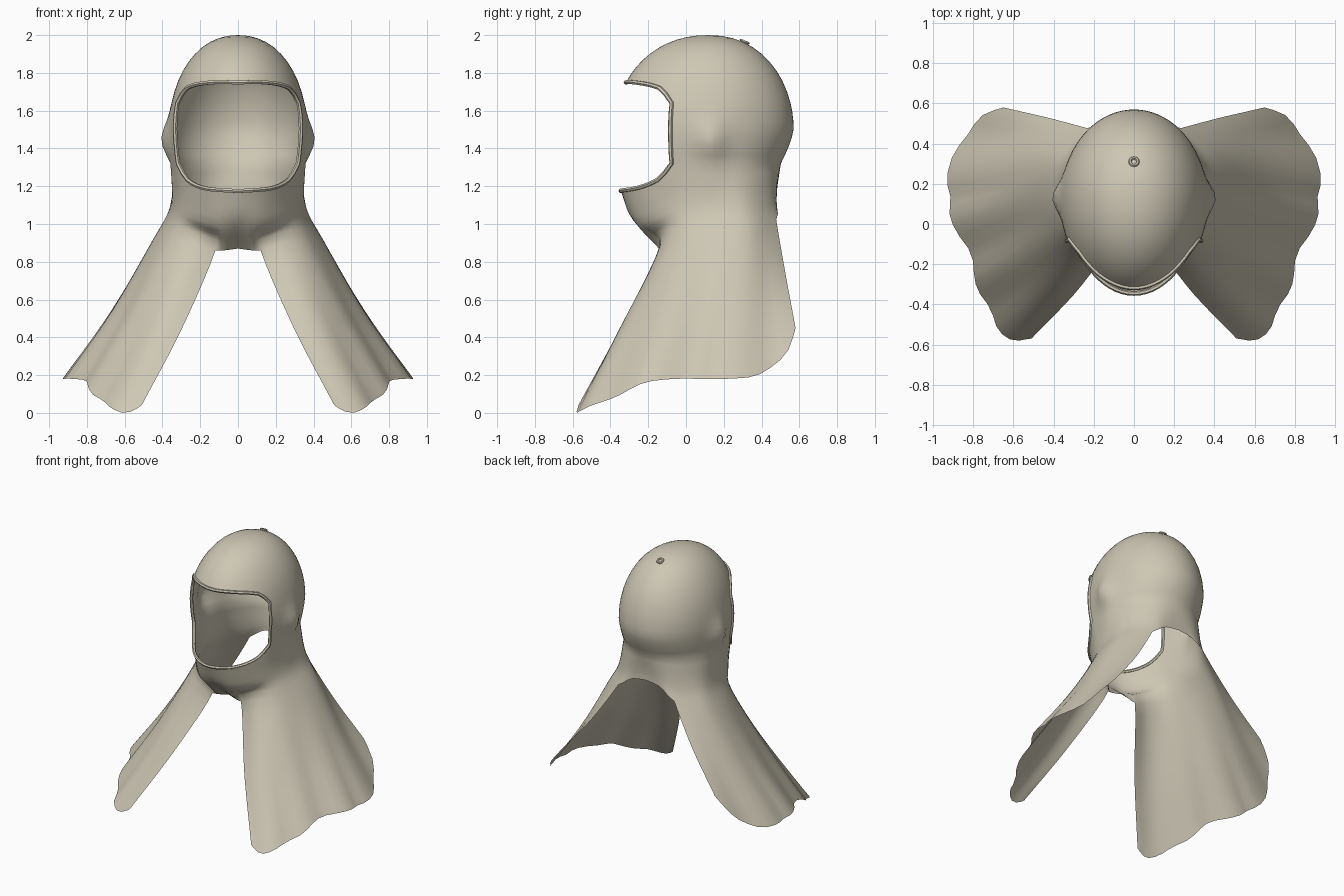
import bpy, bmesh, math
from mathutils import Vector

if "Cube" in bpy.data.objects:
    bpy.data.objects.remove(bpy.data.objects["Cube"])

wool = bpy.data.materials.new("beige_wool")
wool.diffuse_color = (0.61, 0.57, 0.455, 1)
wool.use_nodes = True
wool.node_tree.nodes["Principled BSDF"].inputs["Base Color"].default_value = wool.diffuse_color

NF, NB = 12, 24               # half columns in front of / behind the face edge
NC = NF + NB
FLAP0, FLAP1 = 4, 30          # columns that continue into the side flap
EDGE = 66.0                   # angle of the face opening edge


def table(tab, t):
    """Smooth lookup in a list of (key, values...) rows."""
    if t <= tab[0][0]:
        return Vector(tab[0][1:])
    if t >= tab[-1][0]:
        return Vector(tab[-1][1:])
    i = max(k for k in range(len(tab)) if tab[k][0] <= t)
    f = (t - tab[i][0]) / (tab[i + 1][0] - tab[i][0])
    p = [Vector(tab[min(max(k, 0), len(tab) - 1)][1:]) for k in range(i - 1, i + 3)]
    return catmull(p, f)


def catmull(p, f):
    return 0.5 * (2 * p[1] + (p[2] - p[0]) * f + (2 * p[0] - 5 * p[1] + 4 * p[2] - p[3]) * f * f
                  + (3 * p[1] - p[0] - 3 * p[2] + p[3]) * f ** 3)


def angle(j):
    return EDGE * j / NF if j <= NF else EDGE + (180 - EDGE) * (j - NF) / NB


# Edges of the face opening by angle
TOP = [(0, 1.75, 0), (25, 1.75, 0), (45, 1.737, 0), (58, 1.71, 0), (EDGE, 1.64, 0)]
BOT = [(0, 1.175, 0), (30, 1.185, 0), (45, 1.205, 0), (58, 1.245, 0), (EDGE, 1.32, 0)]
# Lower head: height, half width, front depth, back depth
LOW = [(1.17, .31, .465, .36), (1.3, .343, .48, .375), (1.4, .358, .495, .42), (1.5, .365, .5, .45)]
# Chin and neck lines by angle
CHIN = [(0, 0, -.28, 1.02), (22, .12, -.25, 1.0), (45, .23, -.17, 1.03), (66, .31, -.05, 1.08),
        (95, .355, .14, 1.09), (120, .34, .32, 1.1), (151, .19, .46, 1.14), (180, 0, .483, 1.19)]
NECK = [(0, 0, -.11, .87), (22, .12, -.135, .86), (45, .24, -.13, .9), (66, .36, -.05, .92),
        (95, .44, .15, .92), (120, .42, .34, .94), (151, .24, .475, 1.02),
        (165, .12, .48, 1.10), (180, 0, .48, 1.12)]
# Flap hem from front corner to back corner
HEM = [(0, .51, -.57, .04), (1, .60, -.58, 0), (2, .69, -.50, .04), (3, .76, -.36, .09),
       (4, .80, -.22, .16), (5, .87, -.06, .18), (6, .92, .08, .18), (7, .93, .2, .18),
       (8, .88, .38, .2), (9, .78, .52, .3), (10, .65, .58, .45)]


def head(t, z):
    if z >= 1.5:
        r = max(0, 1 - ((z - 1.5) / .5) ** 2) ** .46
        rx, rf, rb = .365 * r, .5 * r, .45 * r
    else:
        rx, rf, rb = table(LOW, z)
    a = math.radians(t)
    x = rx * math.sin(a)
    y = .12 - (rf if t < 90 else rb) * math.cos(a)
    # ear bulge
    x += .045 * math.exp(-((y - .13) / .08) ** 2 - ((z - 1.44) / .1) ** 2)
    return Vector((x, y, z))


def column(j):
    """Points from crown to hem; rows 0-10 dome, 10-17 cheek, 17+ neck and flap."""
    t = angle(j)
    zt, zb = table(TOP, t).x, table(BOT, t).x
    phi = math.asin((zt - 1.5) / .5)
    pts = [head(t, 1.5 + .5 * math.sin(math.pi / 2 + (phi - math.pi / 2) * i / 10)) for i in range(11)]
    pts += [head(t, zt + (zb - zt) * i / 7) for i in range(1, 8)]
    path = [pts[-1], table(CHIN, t), table(NECK, t)]
    steps = [4, 4]
    if FLAP0 <= j <= FLAP1:
        s = (j - FLAP0) / (FLAP1 - FLAP0)
        hem = table(HEM, s * 10)
        path += [path[2].lerp(hem, .5) - Vector((.015, 0, .01)), hem]
        steps += [5, 6]
    ext = [2 * path[0] - path[1]] + path + [2 * path[-1] - path[-2]]
    for i, n in enumerate(steps):
        for k in range(1, n + 1):
            p = catmull(ext[i:i + 4], k / n)
            if i >= 2:        # soft folds growing toward the hem
                v = ((i - 2) + k / n) / 2
                out = Vector((1, (s - .5) * 1.6, 0)).normalized()
                fold = math.sin(s * math.pi * 10) * math.sin(s * math.pi) ** .5 if 0 < s < 1 else 0
                p = p - out * .03 * v * v * (1 - v * .5) * (fold + .3 * abs(fold))
            pts.append(p)
    return pts


def finish(ob, deg=50):
    ob.data.materials.append(wool)
    bpy.ops.object.select_all(action='DESELECT')
    ob.select_set(True)
    bpy.context.view_layer.objects.active = ob
    bpy.ops.object.shade_smooth_by_angle(angle=math.radians(deg))


# Hood shell: dome, cheeks, chin, neck and both side flaps
cols = [column(j) for j in range(NC + 1)]
bm = bmesh.new()
for side in (1, -1):
    grid = [[bm.verts.new((side * p.x, p.y, p.z)) for p in c] for c in cols]
    for j in range(NC):
        a, b = grid[j], grid[j + 1]
        for i in range(min(len(a), len(b)) - 1):
            if j < NF and 10 <= i < 17:
                continue      # face opening
            quad = [a[i], a[i + 1], b[i + 1], b[i]]
            bm.faces.new(quad if side > 0 else quad[::-1])
bmesh.ops.remove_doubles(bm, verts=bm.verts, dist=.0008)
bmesh.ops.delete(bm, geom=[v for v in bm.verts if not v.link_faces], context='VERTS')
bmesh.ops.recalc_face_normals(bm, faces=bm.faces)
if max(bm.faces, key=lambda f: f.calc_center_median().z).normal.z < 0:
    bmesh.ops.reverse_faces(bm, faces=bm.faces)
me = bpy.data.meshes.new("hood_shell")
bm.to_mesh(me)
bm.free()
shell = bpy.data.objects.new("hood_shell", me)
bpy.context.collection.objects.link(shell)
finish(shell, 70)

# Rolled rim around the face opening
half = [cols[j][10] for j in range(NF + 1)] + cols[NF][11:17] + [cols[j][17] for j in range(NF, -1, -1)]
loop = half + [Vector((-p.x, p.y, p.z)) for p in half[-2:0:-1]]
cu = bpy.data.curves.new("face_rim", 'CURVE')
cu.dimensions = '3D'
cu.bevel_depth = .012
cu.bevel_resolution = 1
sp = cu.splines.new('POLY')
sp.points.add(len(loop) - 1)
for q, p in zip(sp.points, loop):
    q.co = (*p, 1)
sp.use_cyclic_u = True
rim = bpy.data.objects.new("face_rim", cu)
bpy.context.collection.objects.link(rim)
bpy.context.view_layer.objects.active = rim
rim.select_set(True)
shell.select_set(False)
bpy.ops.object.convert(target='MESH')
finish(bpy.context.view_layer.objects.active)

# Small ring on the crown
bpy.ops.mesh.primitive_torus_add(location=(0, .31, 1.965), rotation=(-.4, 0, 0), major_radius=.02,
                                 minor_radius=.008, major_segments=12, minor_segments=6)
ring = bpy.context.object
ring.name = "crown_ring"
finish(ring)
